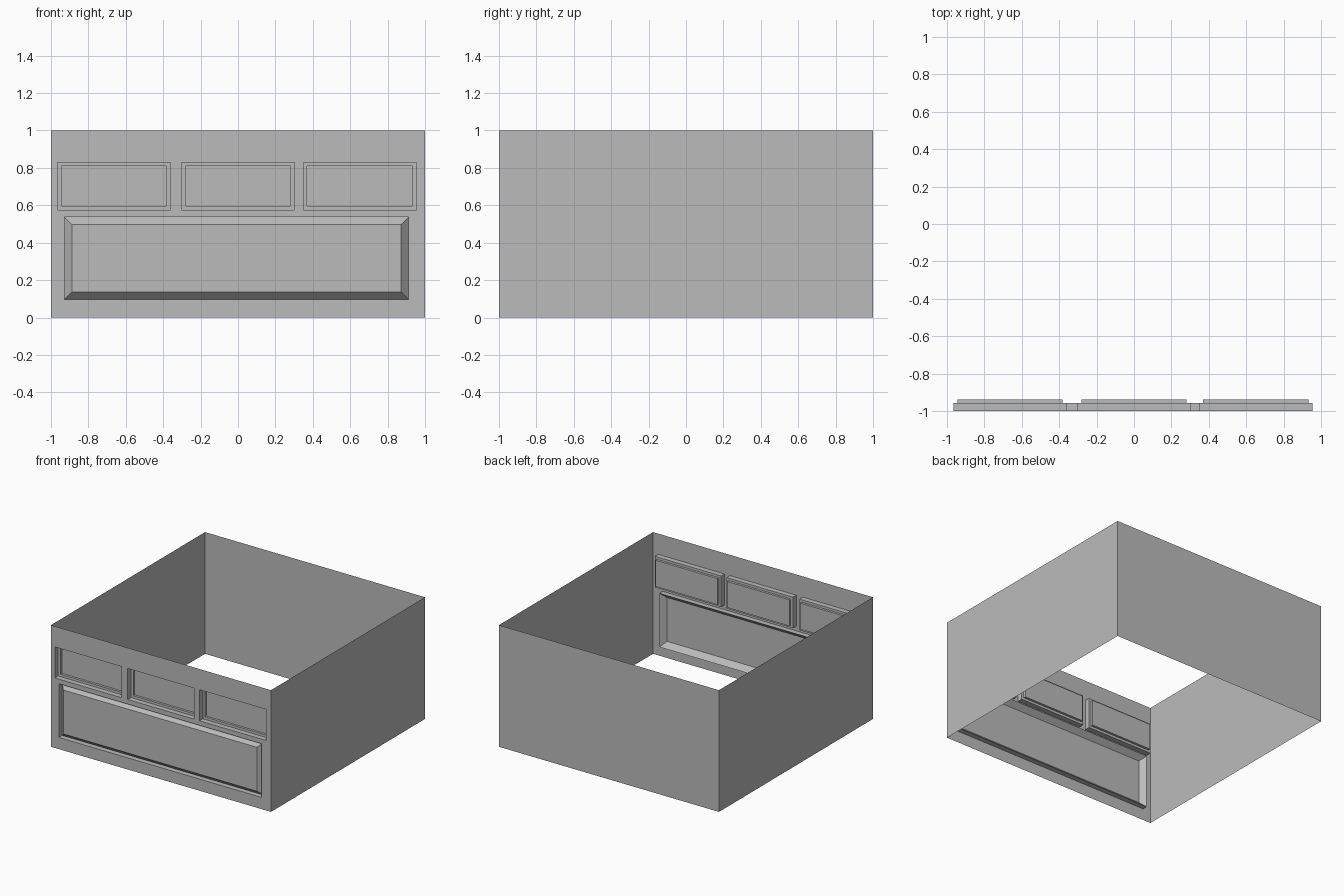
import bpy
import bmesh
from mathutils import Vector

old = bpy.data.objects.get("Cube")
if old:
    bpy.data.objects.remove(old, do_unlink=True)

grey = bpy.data.materials.new("plain grey")
grey.use_nodes = True
colour = (0.5, 0.5, 0.5, 1)
grey.diffuse_color = colour
grey.node_tree.nodes["Principled BSDF"].inputs["Base Color"].default_value = colour

FRONT = -1.0


def finish(bm, name):
    mesh = bpy.data.meshes.new(name)
    bm.to_mesh(mesh)
    bm.free()
    mesh.materials.append(grey)
    obj = bpy.data.objects.new(name, mesh)
    bpy.context.collection.objects.link(obj)


def ring(bm, rect, y):
    """Four corners of an upright rectangle, anticlockwise from the front."""
    x0, x1, z0, z1 = rect
    return [bm.verts.new((x, y, z)) for x, z in ((x0, z0), (x1, z0), (x1, z1), (x0, z1))]


def bridge(bm, outer, inner):
    for i in range(4):
        j = (i + 1) % 4
        bm.faces.new((outer[i], outer[j], inner[j], inner[i]))


def pressed_panel(name, outer, inner, steps):
    """Nested rectangles at successive depths, closed by a flat centre."""
    bm = bmesh.new()
    last = ring(bm, outer, FRONT)
    for rect, y in steps:
        nxt = ring(bm, rect, y)
        bridge(bm, last, nxt)
        last = nxt
    bm.faces.new(last)
    finish(bm, name)


# Panel outlines: x0, x1, z0, z1
drawers = {
    "right_upper_panel": (-0.965, -0.361),
    "middle_upper_panel": (-0.302, 0.302),
    "left_upper_panel": (0.35, 0.954),
}
upper = {name: (x0, x1, 0.575, 0.83) for name, (x0, x1) in drawers.items()}
lower = (-0.928, 0.912, 0.096, 0.537)


def inset(rect, d):
    x0, x1, z0, z1 = rect
    return (x0 + d, x1 - d, z0 + d, z1 - d)


# Upper panels: recess with a narrow ledge and a second shallow step
for name, outer in upper.items():
    inner = inset(outer, 0.02)
    pressed_panel(name, outer, inner, [(outer, -0.957), (inner, -0.957), (inner, -0.938)])

# Lower panel: straight recess, then a bevel rising back to the wall plane
raised = inset(lower, 0.04)
pressed_panel("lower_raised_panel", lower, raised, [(lower, -0.957), (raised, FRONT)])

# Front wall with openings for the panels
bm = bmesh.new()
edges = []
for rect in [(-1, 1, 0, 1), lower, *upper.values()]:
    loop = ring(bm, rect, FRONT)
    edges += [bm.edges.new((loop[i], loop[(i + 1) % 4])) for i in range(4)]
bmesh.ops.triangle_fill(bm, edges=edges, use_beauty=True, normal=Vector((0, -1, 0)))
bmesh.ops.dissolve_limit(bm, angle_limit=0.01, verts=bm.verts, edges=bm.edges)
finish(bm, "front_wall")

# Side and back walls, open at the top and bottom
for name, a, b in (("left_wall", (1, -1), (1, 1)),
                   ("back_wall", (1, 1), (-1, 1)),
                   ("right_wall", (-1, 1), (-1, -1))):
    bm = bmesh.new()
    points = ((*a, 0), (*b, 0), (*b, 1), (*a, 1))
    bm.faces.new([bm.verts.new(p) for p in points])
    finish(bm, name)
